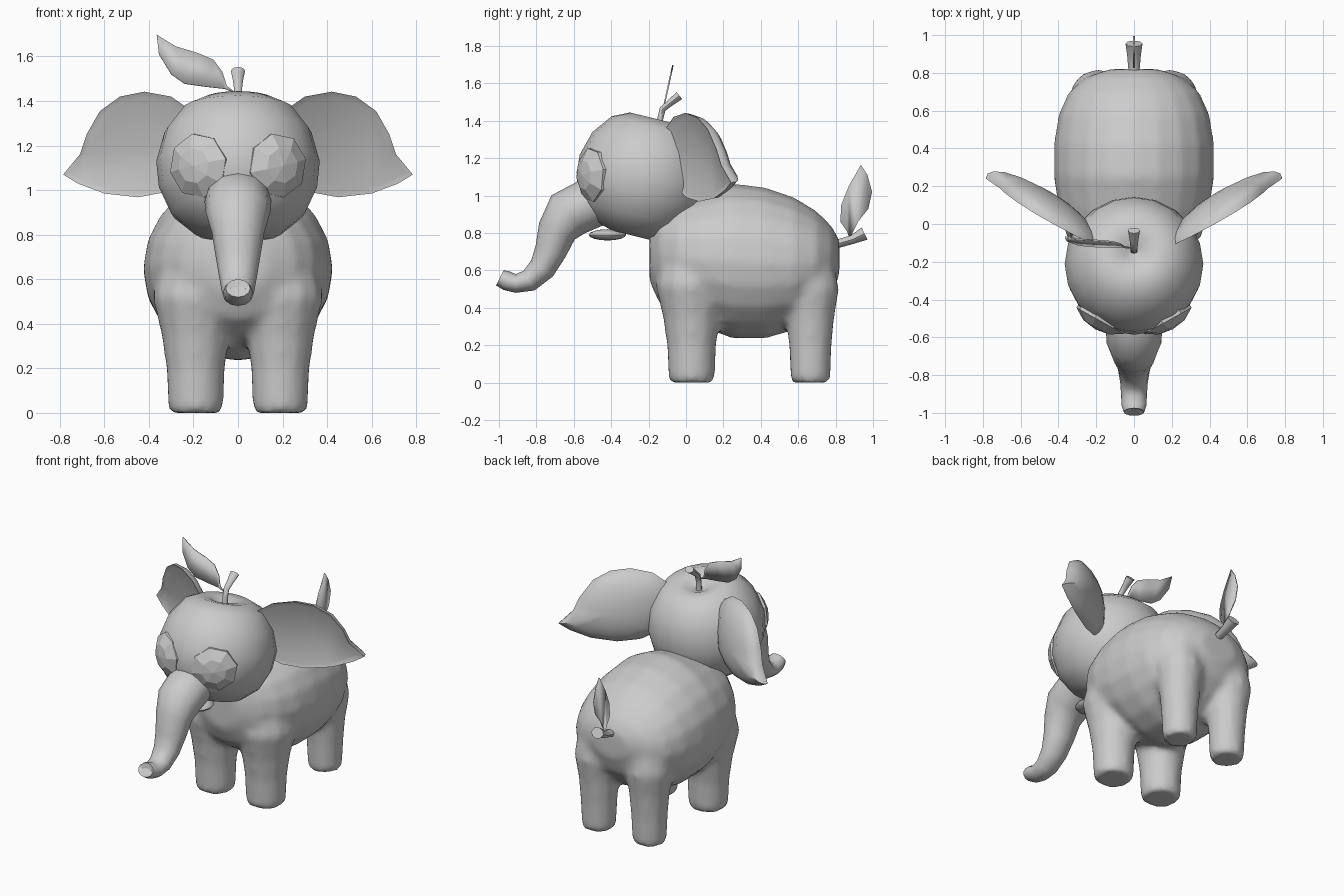
import bpy, bmesh
from math import sin, cos, pi, radians, sqrt
from mathutils import Vector, Matrix

if "Cube" in bpy.data.objects:
    bpy.data.objects.remove(bpy.data.objects["Cube"])


def finish(name, bm, angle=50):
    bmesh.ops.remove_doubles(bm, verts=bm.verts, dist=0.0005)
    bmesh.ops.recalc_face_normals(bm, faces=bm.faces)
    me = bpy.data.meshes.new(name)
    bm.to_mesh(me)
    bm.free()
    ob = bpy.data.objects.new(name, me)
    bpy.context.collection.objects.link(ob)
    bpy.ops.object.select_all(action='DESELECT')
    bpy.context.view_layer.objects.active = ob
    ob.select_set(True)
    if angle:
        bpy.ops.object.shade_smooth_by_angle(angle=radians(angle))
    return ob


def loft(bm, rings):
    """Skin equal-length rings of points and cap both ends."""
    vs = [[bm.verts.new(p) for p in r] for r in rings]
    n = len(vs[0])
    for a, b in zip(vs, vs[1:]):
        for i in range(n):
            j = (i + 1) % n
            bm.faces.new((a[i], a[j], b[j], b[i]))
    bm.faces.new(vs[0])
    bm.faces.new(vs[-1])


def circle(c, u, v, ru, rv, n):
    c, u, v = Vector(c), Vector(u), Vector(v)
    return [c + u * ru * cos(2 * pi * i / n) + v * rv * sin(2 * pi * i / n) for i in range(n)]


def tube(bm, path, n):
    """Tube in the x = 0 plane; path = (y, z, half width, half depth)."""
    rings = []
    for i, (y, z, rx, rd) in enumerate(path):
        a, b = path[max(i - 1, 0)], path[min(i + 1, len(path) - 1)]
        t = Vector((0, b[0] - a[0], b[1] - a[1])).normalized()
        rings.append(circle((0, y, z), (1, 0, 0), (0, -t.z, t.y), rx, rd, n))
    loft(bm, rings)


# Body and legs, fused into one smooth skin
bm = bmesh.new()
body = [(-.195, .68, .13, .14), (-.14, .68, .26, .26), (-.05, .67, .345, .32), (.08, .66, .40, .36),
        (.25, .65, .425, .415), (.42, .64, .425, .405), (.58, .635, .40, .355), (.70, .64, .345, .275),
        (.78, .65, .25, .185), (.82, .67, .13, .09)]
loft(bm, [circle((0, y, z), (1, 0, 0), (0, 0, 1), rx, rz, 20) for y, z, rx, rz in body])
front = [(0, .115), (.02, .125), (.2, .133), (.35, .155), (.52, .195), (.68, .16)]
hind = [(0, .1), (.02, .108), (.2, .116), (.35, .13), (.5, .155), (.68, .12)]
for s in (-1, 1):
    for cy, prof in ((.03, front), (.665, hind)):
        loft(bm, [circle((s * .19, cy, z), (1, 0, 0), (0, 1, 0), r, r, 12) for z, r in prof])
ob = finish("body_and_legs", bm)
m = ob.modifiers.new("fuse", 'REMESH')
m.mode, m.voxel_size, m.use_smooth_shade = 'VOXEL', .022, True
m = ob.modifiers.new("soften", 'SMOOTH')
m.factor, m.iterations = .5, 6

# Apple-shaped head, leaning back
bm = bmesh.new()
prof = [(.005, .26), (.04, .275), (.09, .305), (.16, .315), (.25, .272), (.33, .165), (.367, .03),
        (.355, -.09), (.30, -.21), (.2, -.295), (.1, -.32), (.005, -.32)]
loft(bm, [circle((0, 0, h), (1, 0, 0), (0, 1, 0), r, r, 20) for r, h in prof])
bm.transform(Matrix.Translation((0, -.22, 1.1)) @ Matrix.Rotation(radians(-14), 4, 'X'))
finish("head", bm)

# Trunk with a hollow tip
bm = bmesh.new()
tube(bm, [(-.42, .98, .13, .12), (-.53, .95, .15, .135), (-.63, .90, .145, .135), (-.69, .81, .118, .105),
          (-.725, .70, .1, .085), (-.77, .61, .085, .072), (-.84, .545, .073, .06),
          (-.91, .53, .068, .05), (-.96, .545, .066, .052), (-.995, .56, .055, .045),
          (-.98, .555, .03, .025)], 12)
finish("trunk", bm)

# Lower lip
bm = bmesh.new()
bmesh.ops.create_uvsphere(bm, u_segments=12, v_segments=8, radius=1)
bm.transform(Matrix.Translation((0, -.42, .79)) @ Matrix.Diagonal((.09, .1, .03, 1)))
finish("lower_lip", bm)

# Ears: flat leaf-shaped front with a domed back
outline = [(.20, 1.35), (.30, 1.42), (.42, 1.442), (.53, 1.42), (.62, 1.355), (.68, 1.25), (.71, 1.16),
           (.785, 1.07), (.72, 1.03), (.60, .985), (.45, .968), (.33, .99), (.22, 1.06), (.18, 1.2)]


def ear_point(x, z, scale, back, s):
    x, z = .45 + (x - .45) * scale, 1.19 + (z - 1.19) * scale
    return (s * x, .03 + .55 * (x - .43) - .12 * (z - 1.2) + back, z)


for s, side in ((-1, "left"), (1, "right")):
    bm = bmesh.new()
    steps = [(.9, .012)] + [(k, .13 * sqrt(1 - k * k)) for k in (1, .97, .88, .7, .45, .15)]
    loft(bm, [[ear_point(x, z, k, b, s) for x, z in outline] for k, b in steps])
    finish("ear_" + side, bm)

    # Faceted eight-sided eyes
    bm = bmesh.new()
    loft(bm, [circle((0, 0, h), (1, 0, 0), (0, 1, 0), r, r, 8)
              for r, h in ((.145, -.03), (.146, 0), (.08, .04), (.0008, .052))])
    bm.transform(Matrix.Rotation(radians(12), 4, 'Z'))
    bm.transform(Matrix.Translation((s * .18, -.512, 1.11)) @ Matrix.Rotation(s * radians(29), 4, 'Z')
                 @ Matrix.Rotation(radians(90), 4, 'X'))
    finish("eye_" + side, bm, 0)

# Stems on the head and as the tail
bm = bmesh.new()
tube(bm, [(-.14, 1.34, .02, .018), (-.138, 1.41, .018, .016), (-.125, 1.462, .019, .017),
          (-.085, 1.495, .023, .018), (-.035, 1.535, .032, .024)], 8)
finish("head_stem", bm)
bm = bmesh.new()
tube(bm, [(.76, .735, .03, .024), (.82, .745, .03, .023), (.89, .765, .036, .024), (.955, .797, .045, .036)], 8)
finish("tail_stem", bm)


# Thin leaves: an outline placed in space and given thickness
def leaf(name, pts, place):
    bm = bmesh.new()
    f = bm.faces.new([bm.verts.new(place(a, b)) for a, b in pts])
    bmesh.ops.triangulate(bm, faces=[f])
    ob = finish(name, bm, 30)
    m = ob.modifiers.new("thickness", 'SOLIDIFY')
    m.thickness, m.offset = .008, 0


leaf("head_leaf", [(-.01, 1.435), (-.05, 1.468), (-.07, 1.53), (-.11, 1.585), (-.18, 1.615), (-.28, 1.645),
                   (-.365, 1.697), (-.355, 1.61), (-.30, 1.52), (-.24, 1.478), (-.15, 1.465), (-.06, 1.455)],
     lambda x, z: (x, -.12 + .22 * (z - 1.47), z))
leaf("tail_leaf", [(.875, .77), (.86, .81), (.825, .86), (.83, .95), (.87, 1.05), (.935, 1.165), (.97, 1.11),
                   (.995, 1.02), (.975, .93), (.92, .86), (.885, .81)],
     lambda y, z: (0, y, z))
